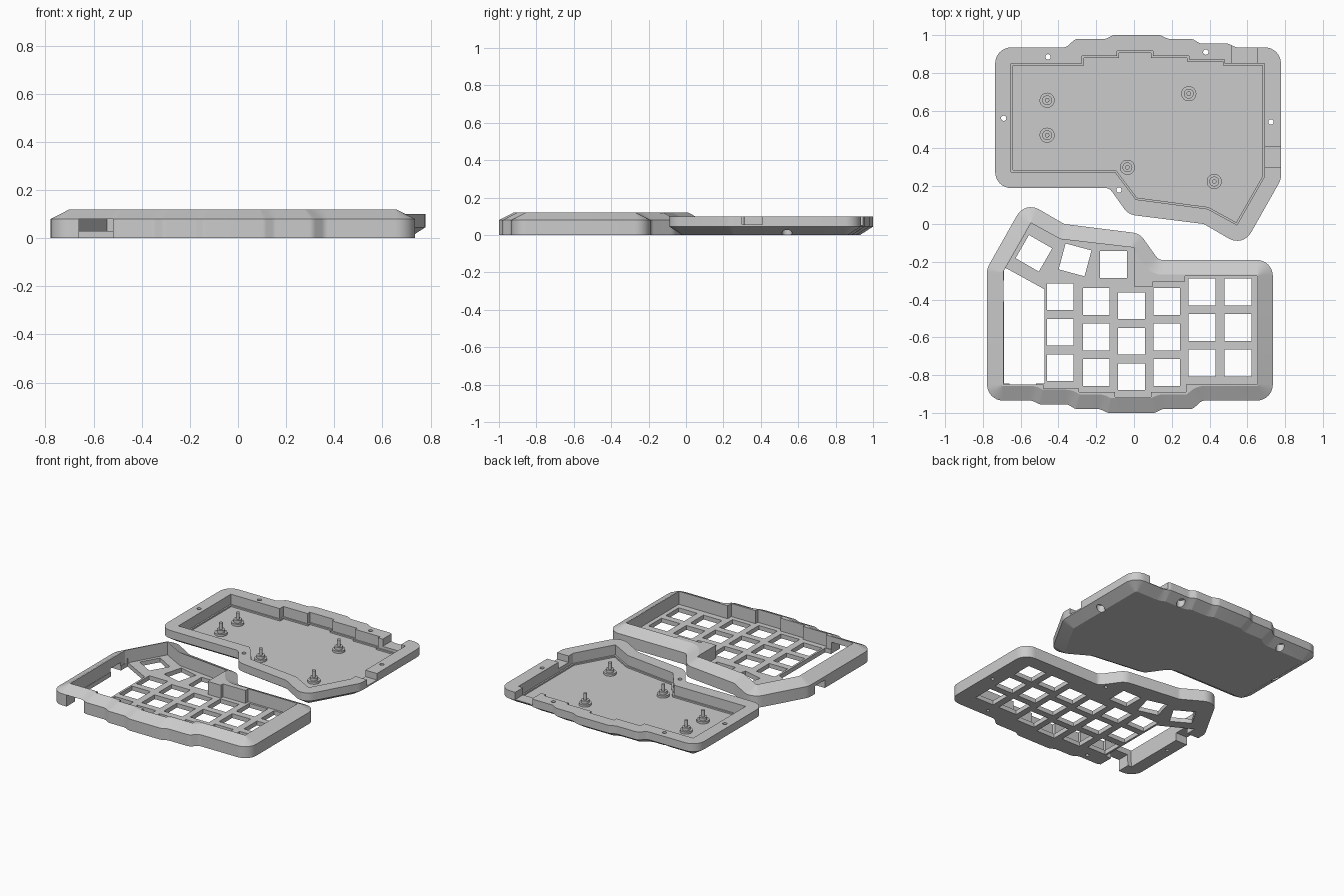
import bpy, bmesh, math
from mathutils import Vector

old = bpy.data.objects.get("Cube")
if old:
    bpy.data.objects.remove(old, do_unlink=True)

grey = bpy.data.materials.new("plain_grey")
grey.use_nodes = True
colour = (0.6, 0.6, 0.6, 1)
grey.diffuse_color = colour
grey.node_tree.nodes["Principled BSDF"].inputs["Base Color"].default_value = colour


# ---- outline helpers (all outlines run clockwise) ----
def inset(loop, d):
    """Move an outline inward by d."""
    out, n = [], len(loop)
    for i, p in enumerate(loop):
        a = (p - loop[i - 1]).normalized()
        b = (loop[(i + 1) % n] - p).normalized()
        na, nb = Vector((a.y, -a.x)), Vector((b.y, -b.x))
        m = (na + nb).normalized()
        out.append(p + m * d / m.dot(na))
    return out


def rounded(corners, d=0.0):
    """Outline of (x, y, radius) corners, moved inward by d and rounded."""
    pts = inset([Vector(c[:2]) for c in corners], d)
    out, n = [], len(pts)
    for i, p in enumerate(pts):
        a = (pts[i - 1] - p).normalized()
        b = (pts[(i + 1) % n] - p).normalized()
        half = a.angle(b) / 2
        sweep = math.pi - 2 * half
        steps = max(2, math.ceil(sweep / 0.2))
        if a.x * b.y - a.y * b.x > 0:
            r, sweep = max(corners[i][2] - d, 0.006), -sweep
        else:
            r = corners[i][2] + d
        centre = p + (a + b).normalized() * r / math.sin(half)
        start = p + a * r / math.tan(half) - centre
        for k in range(steps + 1):
            c, s = math.cos(sweep * k / steps), math.sin(sweep * k / steps)
            out.append(centre + Vector((start.x * c - start.y * s, start.x * s + start.y * c)))
    return out


def turned(loop):
    return [Vector((-p[0], -p[1])) for p in loop]


def circle(x, y, r, n=24):
    return [Vector((x + r * math.cos(math.tau * k / n), y - r * math.sin(math.tau * k / n)))
            for k in range(n)]


def rect(x0, x1, y0, y1):
    return [Vector(p) for p in ((x0, y0), (x0, y1), (x1, y1), (x1, y0))]


def square(x, y, degrees=0, half=0.071):
    t = math.radians(degrees)
    c, s = math.cos(t) * half, math.sin(t) * half
    return [Vector((x + c * u - s * v, y + s * u + c * v))
            for u, v in ((-1, -1), (-1, 1), (1, 1), (1, -1))]


# ---- solid helpers ----
def solid(name, *stacks):
    """Each stack is a list of (outline, z) rings joined into a closed solid."""
    bm = bmesh.new()
    for stack in stacks:
        rings = [[bm.verts.new((p[0], p[1], z)) for p in loop] for loop, z in stack]
        n = len(rings[0])
        bm.faces.new(rings[0])
        bm.faces.new(rings[-1][::-1])
        for lo, hi in zip(rings, rings[1:]):
            for i in range(n):
                j = (i + 1) % n
                bm.faces.new((lo[i], hi[i], hi[j], lo[j]))
    bm.normal_update()
    if bm.calc_volume(signed=True) < 0:
        bmesh.ops.reverse_faces(bm, faces=bm.faces[:])
    mesh = bpy.data.meshes.new(name)
    bm.to_mesh(mesh)
    bm.free()
    mesh.materials.append(grey)
    obj = bpy.data.objects.new(name, mesh)
    bpy.context.collection.objects.link(obj)
    return obj


def volume(mesh):
    bm = bmesh.new()
    bm.from_mesh(mesh)
    v = bm.calc_volume(signed=True)
    bm.free()
    return v


def cut(obj, *stacks):
    """Subtract solids, keeping the first solver result with a sound volume."""
    cutter = solid("cutter", *stacks)
    cutter.hide_render = True
    before = volume(obj.data)
    for solver in ('MANIFOLD', 'EXACT', 'FLOAT'):
        mod = obj.modifiers.new("cut", 'BOOLEAN')
        mod.operation, mod.solver, mod.object = 'DIFFERENCE', solver, cutter
        bpy.context.view_layer.update()
        result = obj.evaluated_get(bpy.context.evaluated_depsgraph_get())
        mesh = bpy.data.meshes.new_from_object(result)
        obj.modifiers.remove(mod)
        if 0.2 * before < volume(mesh) < 0.9999 * before:
            obj.data = mesh
            break
    bpy.data.objects.remove(cutter, do_unlink=True)


def finish(obj):
    bpy.ops.object.select_all(action='DESELECT')
    obj.select_set(True)
    bpy.context.view_layer.objects.active = obj
    bpy.ops.object.shade_smooth_by_angle(angle=math.radians(18))


def prism(loop, z0, z1):
    return [(loop, z0), (loop, z1)]


# ---- shared outlines ----
R, S = 0.085, 0.04
corners = [
    (-0.735, 0.19, R), (-0.735, 0.935, R), (-0.36, 0.935, S), (-0.31, 0.98, S),
    (-0.15, 0.98, S), (-0.11, 1.0, S), (0.14, 1.0, S), (0.18, 0.98, S),
    (0.31, 0.98, S), (0.35, 0.955, S), (0.5, 0.955, S), (0.54, 0.935, S),
    (0.778, 0.935, R), (0.778, 0.235, R), (0.577, -0.121, R), (0.37, 0.0, S),
    (-0.03, 0.05, R), (-0.13, 0.19, S)]
outer = rounded(corners)
inner = [Vector(p) for p in (
    (-0.65, 0.275), (-0.65, 0.85), (-0.275, 0.85), (-0.275, 0.89), (-0.09, 0.89),
    (-0.09, 0.915), (0.10, 0.915), (0.10, 0.89), (0.29, 0.89), (0.29, 0.87),
    (0.48, 0.87), (0.48, 0.85), (0.69, 0.85), (0.69, 0.25), (0.545, -0.005), (0.39, 0.08))]
screws = [(-0.455, 0.885), (0.38, 0.91), (-0.69, 0.56), (0.725, 0.54), (-0.08, 0.18)]

# ---- bottom tray ----
tray = solid("bottom_tray", [(rounded(corners, 0.07), 0), (outer, 0.045), (outer, 0.1)])
tray_inner = inner + [Vector((0.01, 0.13)), Vector((-0.10, 0.275))]
cut(tray, prism(tray_inner, 0.03, 0.2))
cut(tray, prism(inset(tray_inner, 0.01), 0.02, 0.15))
cut(tray, prism(rect(0.515, 0.655, 0.82, 1.1), 0.05, 0.2),
    prism(rect(0.66, 0.9, 0.30, 0.41), 0.055, 0.2))
cut(tray, *[prism(circle(x, y, 0.027), -0.1, 0.05) for x, y in screws])
cut(tray, *[prism(circle(x, y, 0.014), -0.1, 0.2) for x, y in screws])
finish(tray)

# ---- stepped standoffs with pins ----
steps = [(0.04, 0.015), (0.04, 0.035), (0.026, 0.035), (0.026, 0.055), (0.012, 0.055), (0.012, 0.1)]
for k, (x, y) in enumerate([(-0.46, 0.655), (-0.46, 0.47), (0.29, 0.69), (-0.035, 0.30), (0.425, 0.225)]):
    finish(solid(f"standoff_{k + 1}", [(circle(x, y, r), z) for r, z in steps]))

# ---- top case with switch plate ----
case_outer = turned(outer)
case = solid("top_case", [(case_outer, 0), (case_outer, 0.08), (turned(rounded(corners, 0.078)), 0.12)])
block = [(0, 0.125), (0, 0.33), (-0.10, 0.33), (-0.10, 0.305), (-0.27, 0.305), (-0.27, 0.275)]
cut(case, prism(turned(inner + block), 0.03, 0.2))

columns = [(-0.39, -0.385), (-0.2, -0.41), (-0.013, -0.433), (0.173, -0.41), (0.36, -0.36), (0.55, -0.36)]
holes = [square(x, y - 0.188 * row) for x, y in columns for row in range(3)]
holes += [square(-0.108, -0.215), square(-0.312, -0.19, -15), square(-0.53, -0.155, -30)]
cut(case, *[prism(h, -0.1, 0.1) for h in holes])

# controller bay, cable openings and screw sockets
bay = [(-0.688, -0.845), (-0.688, -0.228), (-0.475, -0.345), (-0.475, -0.845)]
cut(case, prism(bay, -0.1, 0.06))
cut(case, prism(rect(-0.66, -0.52, -1.1, -0.8), -0.1, 0.08))
cut(case, prism(rect(-0.9, -0.66, -0.41, -0.30), -0.1, 0.055))
cut(case, *[prism(circle(-x, -y, 0.011), -0.1, 0.06) for x, y in screws])
finish(case)
